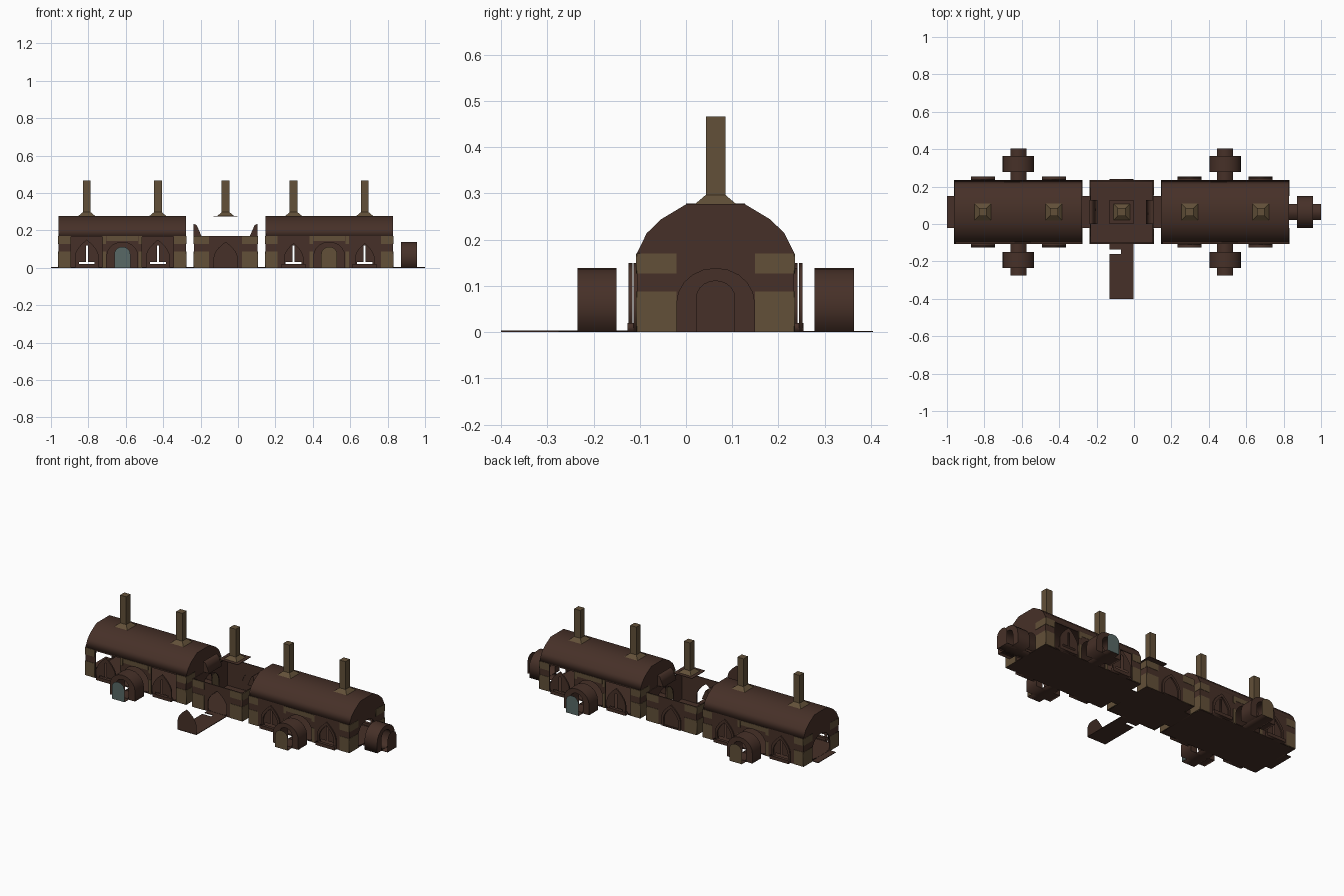
import bpy, math
from mathutils import Matrix, Vector

if "Cube" in bpy.data.objects:
    bpy.data.objects.remove(bpy.data.objects["Cube"])


def material(name, rgb):
    m = bpy.data.materials.new(name)
    m.diffuse_color = (*rgb, 1)
    m.use_nodes = True
    m.node_tree.nodes["Principled BSDF"].inputs["Base Color"].default_value = m.diffuse_color
    return m


BROWN = material("dark brown", (0.062, 0.030, 0.021))
TAN = material("tan stone", (0.122, 0.080, 0.040))
GLASS = material("grey blue", (0.098, 0.141, 0.133))
CY = 0.064          # centre line of the buildings
HW = 0.170          # half depth of a building
HL = 0.341          # half length of a hall


# ---- helpers -------------------------------------------------------
def panel(name, outlines, mat, centre, side, off, depth=0.0):
    """Filled flat outline with holes, upright, facing one of four sides."""
    cu = bpy.data.curves.new(name, 'CURVE')
    cu.dimensions = '2D'
    cu.fill_mode = 'BOTH'
    cu.extrude = depth / 2
    for pts in outlines:
        sp = cu.splines.new('POLY')
        sp.points.add(len(pts) - 1)
        for p, (u, v) in zip(sp.points, pts):
            p.co = (u, v, 0, 1)
        sp.use_cyclic_u = True
    tmp = bpy.data.objects.new(name, cu)
    bpy.context.collection.objects.link(tmp)
    dg = bpy.context.evaluated_depsgraph_get()
    me = bpy.data.meshes.new_from_object(tmp.evaluated_get(dg))
    bpy.data.objects.remove(tmp)
    me.materials.clear()
    me.materials.append(mat)
    turn = Matrix.Rotation(math.radians(90 * side), 4, 'Z')
    pos = Vector((centre[0], centre[1], 0)) + turn @ Vector((0, -off, 0))
    me.transform(Matrix.Translation(pos) @ turn @ Matrix.Rotation(math.pi / 2, 4, 'X'))
    ob = bpy.data.objects.new(name, me)
    bpy.context.collection.objects.link(ob)
    return ob


def box(name, x0, x1, y0, y1, z0, z1, mat):
    bpy.ops.mesh.primitive_cube_add(size=1, location=((x0 + x1) / 2, (y0 + y1) / 2, (z0 + z1) / 2))
    ob = bpy.context.object
    ob.name = name
    ob.scale = (x1 - x0, y1 - y0, z1 - z0)
    ob.data.materials.append(mat)


def rect(u0, u1, v0, v1):
    return [(u0, v0), (u1, v0), (u1, v1), (u0, v1)]


def round_arch(w, h, base=0.0, u=0.0):
    s = h - w * 0.9
    arc = [(u + w * math.cos(math.pi * i / 10), s + (h - s) * math.sin(math.pi * i / 10)) for i in range(11)]
    return [(u - w, base), (u + w, base)] + arc


def pointed_arch(w, h, base=0.0, u=0.0):
    s = h * 0.4
    half = [(w * (1 - (i / 5) ** 1.8), s + (h - s) * i / 5) for i in range(6)]
    return ([(u - w, base), (u + w, base)] + [(u + a, b) for a, b in half]
            + [(u - a, b) for a, b in half[-2::-1]])


def slot(u):
    return [(u + a, b) for a, b in ((-.0425, .012), (.0425, .012), (.0425, .032), (.0055, .032),
            (.0055, .118), (-.0055, .118), (-.0055, .032), (-.0425, .032))]


def stone(centre, side, off, spans):
    """Thin tan stone plates below and above the brown wall band."""
    for a, b in spans:
        for lo, hi in ((0, .088), (.127, .170)):
            panel("stone_plate", [rect(a, b, lo, hi)], TAN, centre, side, off, 0.006)


def chimney(x):
    for name, r1, r2, z0, z1 in (("chimney_base", .046, .021, .276, .297), ("chimney_stack", .021, .021, .297, .467)):
        bpy.ops.mesh.primitive_cone_add(vertices=4, radius1=r1 * 2 ** .5, radius2=r2 * 2 ** .5,
                                        depth=z1 - z0, location=(x, CY, (z0 + z1) / 2),
                                        rotation=(0, 0, math.pi / 4))
        bpy.context.object.name = name
        bpy.context.object.data.materials.append(TAN)


def porch(centre, side, wall, mat):
    """Arched portal in front of a wall, floor strip and upright door."""
    panel("porch_arch", [round_arch(.085, .139), round_arch(.0425, .112, .004)], BROWN,
          centre, side, wall + .0865, .085)
    panel("porch_door", [round_arch(.0425, .112)], mat, centre, side, wall + .170)
    panel("porch_floor", [rect(-.0425, .0425, 0, .003)], BROWN, centre, side, wall + .085, .170)


ROOF = [(.170, .171), (.149, .214), (.118, .244), (.063, .277)]
ROOF += [(-a, b) for a, b in ROOF[::-1]]
INNER = [(a * .96, b - .006 if b > .18 else b) for a, b in ROOF]

# ---- two long halls, the second turned round -----------------------
for cx, open_side in ((-.6185, 0), (.4875, 2)):
    c = (cx, CY)
    panel("hall_roof", [ROOF + INNER[::-1]], BROWN, c, 1, 0, HL * 2)
    box("hall_floor", cx - HL, cx + HL, CY - HW, CY + HW, 0, .004, BROWN)
    for side in (1, 3):
        panel("gable_wall", [[(-.170, 0), (.170, 0)] + ROOF, round_arch(.085, .139, .005)],
              BROWN, c, side, HL - .003, .006)
        stone(c, side, HL - .001, ((-.170, -.085), (.085, .170)))
    for side in (0, 2):
        is_open = side == open_side
        holes = [round_arch(.085, .139, .005)]
        for u in (-.19, .19):
            holes.append(rect(u - .084, u + .084, .005, .165) if is_open
                         else pointed_arch(.064, .150, .005, u))
        panel("long_wall", [rect(-HL, HL, 0, .171)] + holes, BROWN, c, side, HW - .003, .006)
        stone(c, side, HW - .001, ((-HL, -.277), (-.105, -.087), (.087, .105), (.277, HL)))
        panel("lintel_stone", [rect(-.085, .085, .143, .170)], TAN, c, side, HW - .001, .006)
        for u in (-.19, .19):
            panel("window_panel", [pointed_arch(.064, .150, 0, u), slot(u)], BROWN, c, side,
                  HW + (.018 if is_open else -.004))
            panel("window_frame", [pointed_arch(.064, .150, 0, u), pointed_arch(.05, .130, .004, u)],
                  BROWN, c, side, HW + (.014 if is_open else .003), .008)
            panel("window_step", [rect(u - .064, u + .064, 0, .020)], BROWN, c, side, HW + .010, .020)
        porch(c, side, HW, GLASS if is_open else TAN)
    for u in (-.19, .19):
        chimney(cx + u)

# ---- porch at the right end ----------------------------------------
porch((.4875, CY), 1, HL, BROWN)

# ---- open crossing between the halls -------------------------------
mx = -.066
m = (mx, CY)
box("crossing_floor", mx - .171, mx + .171, CY - HW, CY + HW, 0, .004, BROWN)
for side in range(4):
    hole = round_arch(.085, .139, .005) if side % 2 else pointed_arch(.064, .139, .005)
    panel("crossing_wall", [rect(-.170, .170, 0, .171), hole], BROWN, m, side, HW - .003, .006)
    stone(m, side, HW - .001, ((-.170, -.088), (.088, .170)))
panel("back_door", [pointed_arch(.064, .139)], BROWN, m, 2, HW - .004)
panel("back_door_frame", [pointed_arch(.064, .139), pointed_arch(.05, .120, .004)], BROWN, m, 2, HW + .003, .008)
# broken vault ends above the side walls, and the crown plate
for s in (-1, 1):
    panel("vault_remnant", [[(s * .171, .171), (s * .171, .235), (s * .155, .228), (s * .13, .171)]],
          BROWN, m, 0, 0, .126)
box("crown_plate", mx - .064, mx + .064, CY - .064, CY + .064, .275, .278, BROWN)
chimney(mx)

# ---- front walkway with an upright pointed door --------------------
box("walkway_step", mx - .064, mx + .064, -.137, -.106, 0, .004, BROWN)
box("walkway_neck", mx - .004, mx + .064, -.160, -.137, 0, .004, BROWN)
box("walkway_floor", mx - .064, mx + .064, -.400, -.160, 0, .004, BROWN)
panel("walkway_door", [pointed_arch(.064, .139)], BROWN, (mx, 0), 0, .399)

# ---- flat floors joining the parts ---------------------------------
for x0, x1 in ((-1.0, -.9595), (-.2775, -.237), (.105, .1465)):
    box("link_floor", x0, x1, CY - .085, CY + .085, 0, .004, BROWN)
